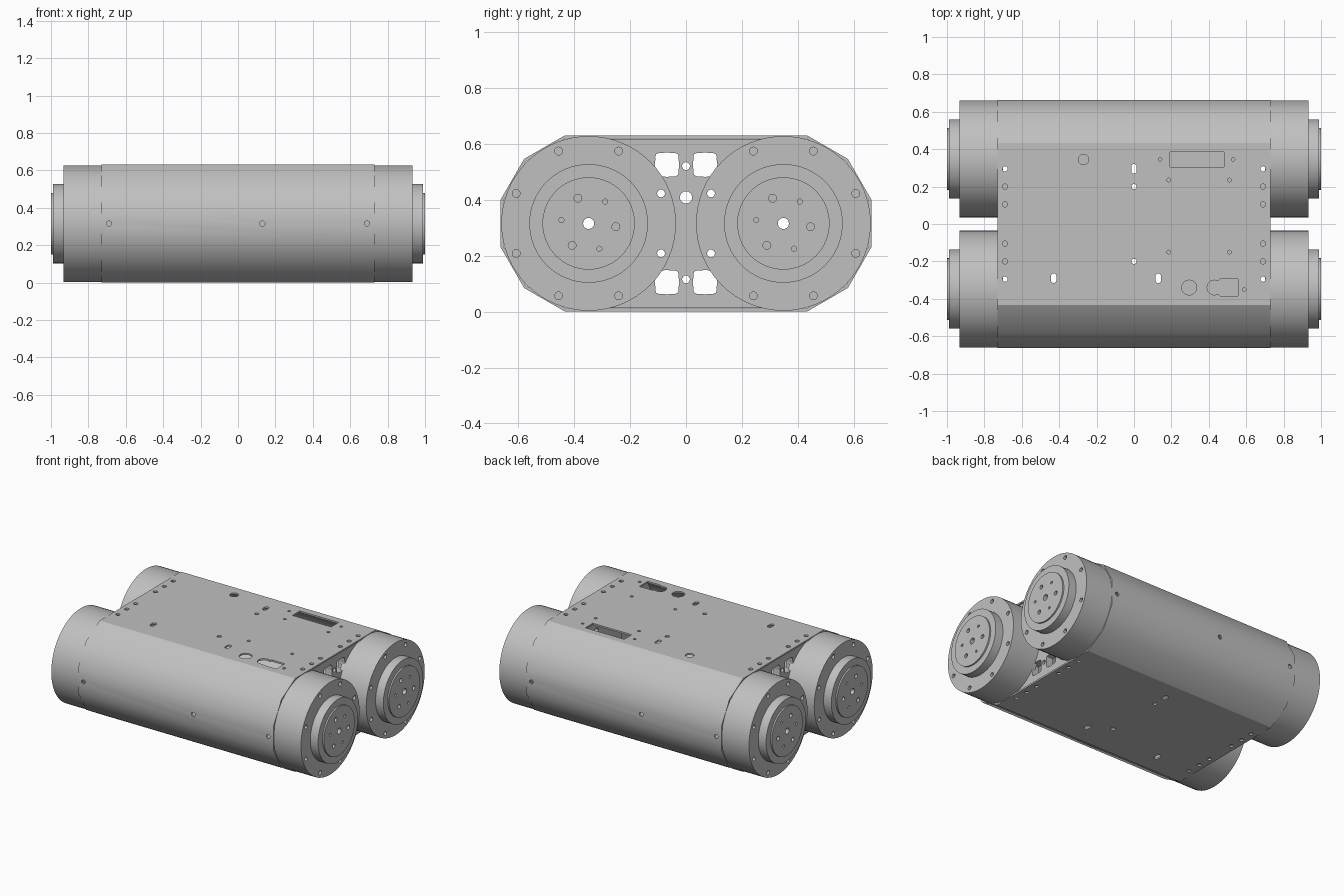
import bpy, bmesh, math
from mathutils import Matrix, Vector

if "Cube" in bpy.data.objects:
    bpy.data.objects.remove(bpy.data.objects["Cube"])

AXIS_Y, MID_Z, R = 0.348, 0.315, 0.315
TURN_X = Matrix.Rotation(math.pi / 2, 4, 'Y')
TURN_Y = Matrix.Rotation(math.pi / 2, 4, 'X')

grey = bpy.data.materials.new("machined_grey")
grey.use_nodes = True
grey.diffuse_color = (0.53, 0.53, 0.53, 1)
grey.node_tree.nodes["Principled BSDF"].inputs["Base Color"].default_value = grey.diffuse_color


def finish(bm, name):
    bmesh.ops.recalc_face_normals(bm, faces=bm.faces)
    mesh = bpy.data.meshes.new(name)
    bm.to_mesh(mesh)
    bm.free()
    ob = bpy.data.objects.new(name, mesh)
    bpy.context.collection.objects.link(ob)
    mesh.materials.append(grey)
    return ob


def cyl(bm, loc, r, depth, turn=Matrix(), seg=16):
    bmesh.ops.create_cone(bm, cap_ends=True, segments=seg, radius1=r, radius2=r,
                          depth=depth, matrix=Matrix.Translation(loc) @ turn)


def box(bm, loc, size):
    bmesh.ops.create_cube(bm, size=1, matrix=Matrix.Translation(loc) @ Matrix.Diagonal((*size, 1)))


def prism(bm, pts, depth):
    """Extrude a closed outline along depth."""
    face = bm.faces.new([bm.verts.new(p) for p in pts])
    new = bmesh.ops.extrude_face_region(bm, geom=[face])["geom"]
    bmesh.ops.translate(bm, vec=depth, verts=[v for v in new if isinstance(v, bmesh.types.BMVert)])


def activate(ob):
    bpy.ops.object.select_all(action='DESELECT')
    ob.select_set(True)
    bpy.context.view_layer.objects.active = ob


def cut(ob, bm):
    cutter = finish(bm, "cutter")
    cutter.hide_render = True
    activate(ob)
    mod = ob.modifiers.new("holes", 'BOOLEAN')
    mod.operation, mod.solver, mod.object = 'DIFFERENCE', 'EXACT', cutter
    mod.use_self = True
    bpy.ops.object.modifier_apply(modifier=mod.name)
    bpy.data.objects.remove(cutter)


def smooth(ob, degrees):
    activate(ob)
    bpy.ops.object.shade_smooth_by_angle(angle=math.radians(degrees))


# Housing: hollow flat-sided tube with faceted round flanks
def outline(r):
    k = r / math.cos(math.radians(15))
    angles = [math.radians(15 + 30 * i) for i in range(12)]
    return [(math.copysign(AXIS_Y, math.sin(a)) + k * math.sin(a), MID_Z + k * math.cos(a))
            for a in angles]


bm = bmesh.new()
loops = [[bm.verts.new((x, y, z)) for y, z in outline(r)]
         for x, r in ((-0.73, R), (0.73, R), (0.73, R - 0.011), (-0.73, R - 0.011))]
for a, b in zip(loops, loops[1:] + loops[:1]):
    for i in range(12):
        j = (i + 1) % 12
        bm.faces.new((a[i], a[j], b[j], b[i]))
housing = finish(bm, "housing")

# Housing screw holes, slots and windows
bm = bmesh.new()
TOP = 2 * MID_Z
through = [(sx * 0.69, sy * y, 0.014) for sx in (-1, 1) for sy in (-1, 1) for y in (0.105, 0.2, 0.295)]
through += [(0, 0.2, 0.014), (0, -0.2, 0.014)]
for x, y, r in through:
    cyl(bm, (x, y, MID_Z), r, 1)
for x, y in ((0, 0.295), (-0.43, -0.29), (0.13, -0.29)):
    pts = [(x + 0.015 * math.cos(a), y + 0.015 * math.sin(a) + math.copysign(0.011, math.sin(a)), -0.2)
           for a in (math.radians(15 + 30 * i) for i in range(12))]
    prism(bm, pts, Vector((0, 0, 1)))
for x, y, r in ((-0.27, 0.345, 0.028), (0.295, -0.34, 0.04), (0.14, 0.345, 0.009),
                (0.53, 0.345, 0.009), (0.59, -0.35, 0.01)):
    cyl(bm, (x, y, TOP), r, 0.1)
for x in (0.185, 0.51):
    for y in (0.235, -0.15):
        cyl(bm, (x, y, TOP), 0.01, 0.1)
box(bm, (0.337, 0.345, TOP), (0.29, 0.08, 0.1))
key = [(0.46, -0.295), (0.555, -0.295), (0.555, -0.385), (0.46, -0.385)]
key += [(0.43 + 0.04 * math.cos(a), -0.34 + 0.04 * math.sin(a))
        for a in (math.radians(300 - 30 * i) for i in range(9))]
prism(bm, [(x, y, TOP - 0.05) for x, y in key], Vector((0, 0, 0.1)))
for side in (-1, 1):
    for x in (-0.69, 0.13, 0.69):
        cyl(bm, (-side * x, side * (AXIS_Y + R), MID_Z), 0.014, 0.06, TURN_Y)
cut(housing, bm)
smooth(housing, 35)
# Keep a crisp border around the flat top and bottom
bm = bmesh.new()
bm.from_mesh(housing.data)
for e in bm.edges:
    if sum(abs(f.normal.z) > 0.99 for f in e.link_faces) == 1:
        e.smooth = False
bm.to_mesh(housing.data)
bm.free()


# Motors, output hubs and hub discs at each end of both barrels
def bolt_points(y):
    return [(y + 0.28 * math.cos(a), MID_Z + 0.28 * math.sin(a))
            for a in (math.radians(22.5 + 45 * i) for i in range(8))]


for sx, end in ((1, "left"), (-1, "right")):
    for sy, row in ((-1, "front"), (1, "back")):
        y = sy * AXIS_Y
        tag = row + "_" + end

        bm = bmesh.new()
        cyl(bm, (sx * 0.816, y, MID_Z), 0.312, 0.232, TURN_X, 64)
        motor = finish(bm, "motor_" + tag)
        bm = bmesh.new()
        cyl(bm, (sx * 0.816, y, MID_Z), 0.02, 0.5, TURN_X)
        for by, bz in bolt_points(y):
            inner = abs(by) < 0.15
            cyl(bm, (sx * 0.932, by, bz), 0.014, 0.6 if inner else 0.1, TURN_X)
        cut(motor, bm)

        bm = bmesh.new()
        cyl(bm, (sx * 0.955, y, MID_Z), 0.212, 0.07, TURN_X, 64)
        hub = finish(bm, "hub_" + tag)
        bm = bmesh.new()
        cyl(bm, (sx * 0.975, y, MID_Z), 0.165, 0.05, TURN_X, 64)
        disc = finish(bm, "hub_disc_" + tag)
        for ob in (hub, disc):
            bm = bmesh.new()
            cyl(bm, (sx * 0.96, y, MID_Z), 0.02, 0.3, TURN_X)
            for i in range(6):
                a = math.radians(-7 + 60 * i)
                cyl(bm, (sx, y + 0.098 * math.cos(a), MID_Z + 0.098 * math.sin(a)),
                    0.009 if i % 2 else 0.014, 0.08, TURN_X)
            cut(ob, bm)
        for ob in (motor, hub, disc):
            smooth(ob, 30)

    # End plate between the barrels, with lobed openings
    bm = bmesh.new()
    box(bm, (sx * 0.695, 0, MID_Z), (0.05, 0.54, 0.605))
    plate = finish(bm, "end_plate_" + end)
    bm = bmesh.new()
    for z, r in ((0.408, 0.022), (0.52, 0.014), (0.115, 0.014)):
        cyl(bm, (sx * 0.695, 0, z), r, 0.2, TURN_X)
    for sy in (-1, 1):
        for by, bz in bolt_points(sy * AXIS_Y):
            if abs(by) < 0.15:
                cyl(bm, (sx * 0.695, by, bz), 0.014, 0.2, TURN_X)
        for z in (0.525, 0.105):
            lobes = []
            for i in range(32):
                a = math.tau * i / 32
                r = 0.047 - 0.005 * math.cos(4 * a) + 0.002 * math.cos(8 * a)
                lobes.append((sx * 0.695 - 0.1, sy * 0.068 + r * math.cos(a), z + r * math.sin(a)))
            prism(bm, lobes, Vector((0.2, 0, 0)))
    cut(plate, bm)
    smooth(plate, 30)
